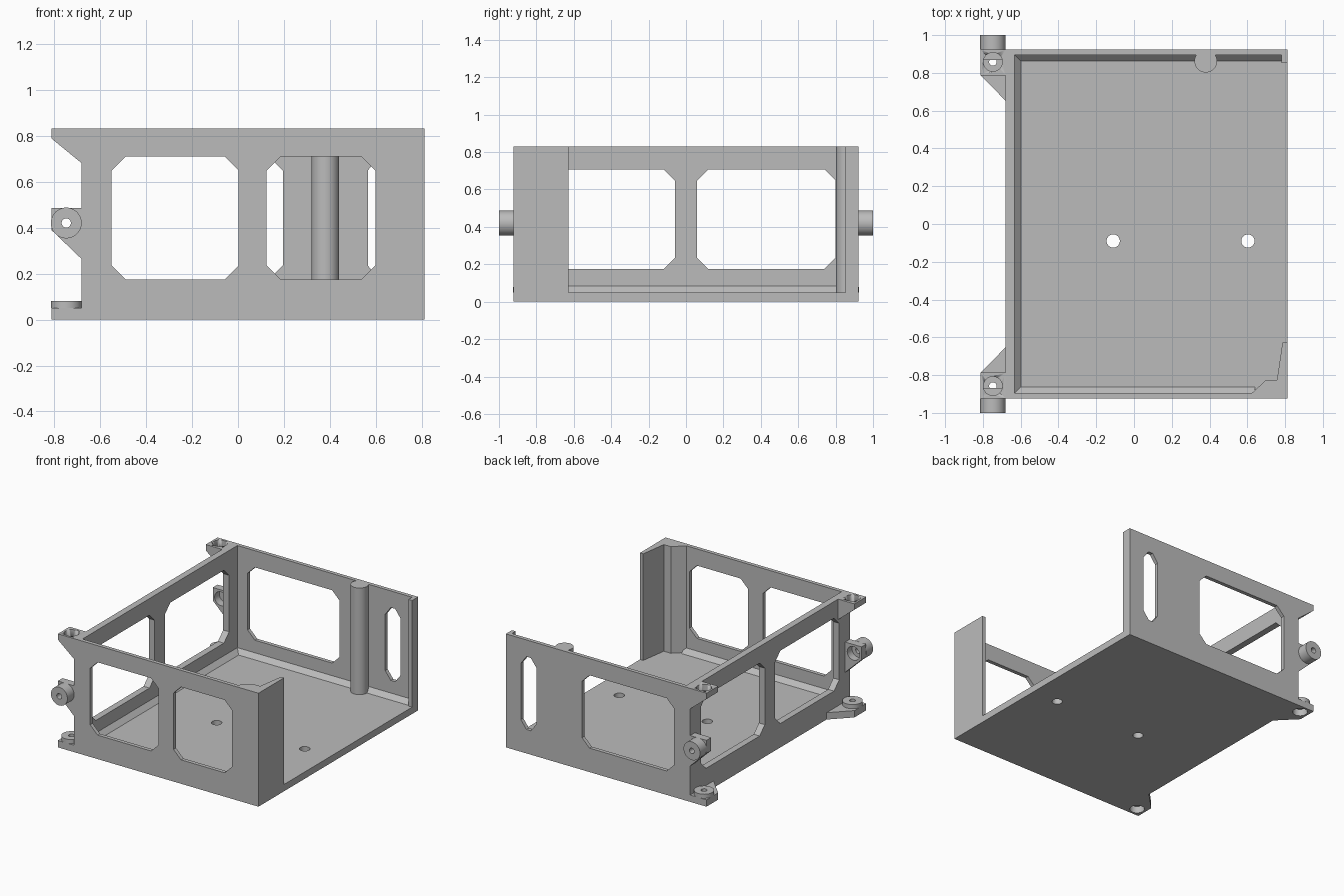
import bpy, bmesh
from math import sin, cos, pi, radians

cube = bpy.data.objects.get("Cube")
if cube:
    bpy.data.objects.remove(cube, do_unlink=True)

grey = bpy.data.materials.new("plain grey")
grey.use_nodes = True
grey.diffuse_color = (0.5, 0.5, 0.5, 1)
grey.node_tree.nodes["Principled BSDF"].inputs["Base Color"].default_value = (0.5, 0.5, 0.5, 1)

# Overall sizes
XL, XW, XI, XR = -0.812, -0.68, -0.632, 0.812   # ear edge, left wall out and in, right edge
YO, YI, YE = 0.923, 0.895, 0.787                # wall out and in, ear inner edge
FLOOR, TOP = 0.05, 0.83
EAR_X, EAR_Y, PIN_Z = -0.747, 0.858, 0.42
BORE, DRILL, BOSS = 0.05, 0.02, 0.067


def circle(u, v, r, n=40):
    return [(u + r * cos(2 * pi * i / n), v + r * sin(2 * pi * i / n)) for i in range(n)]


def rect(u0, u1, v0, v1):
    return [(u0, v0), (u1, v0), (u1, v1), (u0, v1)]


def window(u0, u1, c=0.06):
    """Opening with clipped corners."""
    v0, v1, d = 0.175, 0.708, 0.06
    return [(u0 + c, v0), (u1 - c, v0), (u1, v0 + d), (u1, v1 - d),
            (u1 - c, v1), (u0 + c, v1), (u0, v1 - d), (u0, v0 + d)]


def prism(name, axis, lo, hi, outline, holes=()):
    """Extrude an outline with holes along an axis."""
    lo, hi = min(lo, hi), max(lo, hi)
    curve = bpy.data.curves.new(name, 'CURVE')
    curve.dimensions, curve.fill_mode = '2D', 'BOTH'
    curve.extrude = (hi - lo) / 2
    for loop in [outline, *holes]:
        spline = curve.splines.new('POLY')
        spline.points.add(len(loop) - 1)
        for point, (u, v) in zip(spline.points, loop):
            point.co = (u, v, 0, 1)
        spline.use_cyclic_u = True
    temp = bpy.data.objects.new(name, curve)
    bpy.context.collection.objects.link(temp)
    graph = bpy.context.evaluated_depsgraph_get()
    mesh = bpy.data.meshes.new_from_object(temp.evaluated_get(graph))
    bpy.data.objects.remove(temp, do_unlink=True)

    bm = bmesh.new()
    bm.from_mesh(mesh)
    mid = (lo + hi) / 2
    for vert in bm.verts:
        u, v, w = vert.co
        w += mid
        vert.co = {'X': (w, u, v), 'Y': (u, w, v), 'Z': (u, v, w)}[axis]
    bmesh.ops.remove_doubles(bm, verts=bm.verts, dist=1e-5)
    bmesh.ops.dissolve_limit(bm, angle_limit=radians(1), verts=bm.verts, edges=bm.edges)
    bmesh.ops.recalc_face_normals(bm, faces=bm.faces)
    bm.to_mesh(mesh)
    bm.free()
    mesh.materials.clear()
    mesh.materials.append(grey)
    ob = bpy.data.objects.new(name, mesh)
    bpy.context.collection.objects.link(ob)
    bpy.ops.object.select_all(action='DESELECT')
    ob.select_set(True)
    bpy.context.view_layer.objects.active = ob
    bpy.ops.object.shade_smooth_by_angle(angle=radians(30))
    return ob


def drill_down(ob, x, y, r):
    """Cut a vertical round hole."""
    cutter = prism("hole_cutter", 'Z', 0, 1, circle(x, y, r))
    mod = ob.modifiers.new("hole", 'BOOLEAN')
    mod.operation, mod.solver, mod.object = 'DIFFERENCE', 'EXACT', cutter
    bpy.context.view_layer.objects.active = ob
    bpy.ops.object.modifier_apply(modifier="hole")
    bpy.data.objects.remove(cutter, do_unlink=True)


# Floor plate with its lower ears and holes
prism("floor", 'Z', 0, FLOOR,
      [(XL, -YO), (XR, -YO), (XR, YO), (XL, YO), (XL, YE), (XW, 0.653), (XW, -0.653), (XL, -YE)],
      [circle(-0.11, -0.09, 0.035), circle(0.603, -0.09, 0.035),
       circle(EAR_X, EAR_Y, BORE), circle(EAR_X, -EAR_Y, BORE)])

# Walls with clipped windows
prism("front_wall", 'Y', -YO, -YI, rect(XW, XR, FLOOR, TOP),
      [window(-0.55, 0.003), window(0.125, 0.598)])
prism("back_wall", 'Y', YI, YO, rect(XW, XR, FLOOR, TOP),
      [window(-0.55, 0.195), window(0.565, 0.69, 0.045)])
prism("left_wall", 'X', XW, XI, rect(-YI, YI, FLOOR, TOP),
      [window(-0.8, -0.06), window(0.06, 0.8)])

# Sloped strips where the walls meet the floor
C = 0.033
prism("left_fillet", 'X', XI, XI + C, rect(-YI, YI, FLOOR, FLOOR + C))
strip = bpy.data.objects["left_fillet"].data
for vert in strip.vertices:
    if vert.co.x > XI + C / 2:
        vert.co.z = FLOOR
bm = bmesh.new()
bm.from_mesh(strip)
bmesh.ops.remove_doubles(bm, verts=bm.verts, dist=1e-4)
bm.to_mesh(strip)
bm.free()
for name, s, end in (("front_fillet", -1, 0.64), ("back_fillet", 1, 0.78)):
    prism(name, 'X', XI, end,
          [(s * YI, FLOOR), (s * (YI - C), FLOOR), (s * YI, FLOOR + C)])

# Open side: corner post, narrow lip and round column
prism("corner_post", 'Z', FLOOR, TOP,
      [(0.624, -YI), (0.7, -0.825), (0.757, -0.825), (0.786, -0.628), (XR, -0.628), (XR, -YI)])
prism("back_lip", 'Z', FLOOR, TOP, rect(0.782, XR, 0.853, YI))
prism("column", 'Z', FLOOR, TOP, circle(0.38, 0.862, 0.06))

# Ears, brackets, bosses and pins at both ends of the left wall
for side, s in (("front", -1), ("back", 1)):
    ear = prism(side + "_top_ear", 'Y', s * YE, s * YO,
                [(XW, TOP), (XL, TOP), (XL, 0.788), (XW, 0.68)])
    drill_down(ear, EAR_X, s * EAR_Y, BORE)
    prism(side + "_boss", 'Z', FLOOR, 0.08, circle(EAR_X, s * EAR_Y, BOSS),
          [circle(EAR_X, s * EAR_Y, DRILL)])
    prism(side + "_bracket", 'Y', s * 0.868, s * YO,
          [(XW, 0.485), (XL, 0.485), (XL, 0.39), (XW, 0.263)],
          [circle(EAR_X, PIN_Z, BORE)])
    prism(side + "_pin", 'Y', s * YO, s, circle(EAR_X, PIN_Z, BOSS),
          [circle(EAR_X, PIN_Z, DRILL)])
